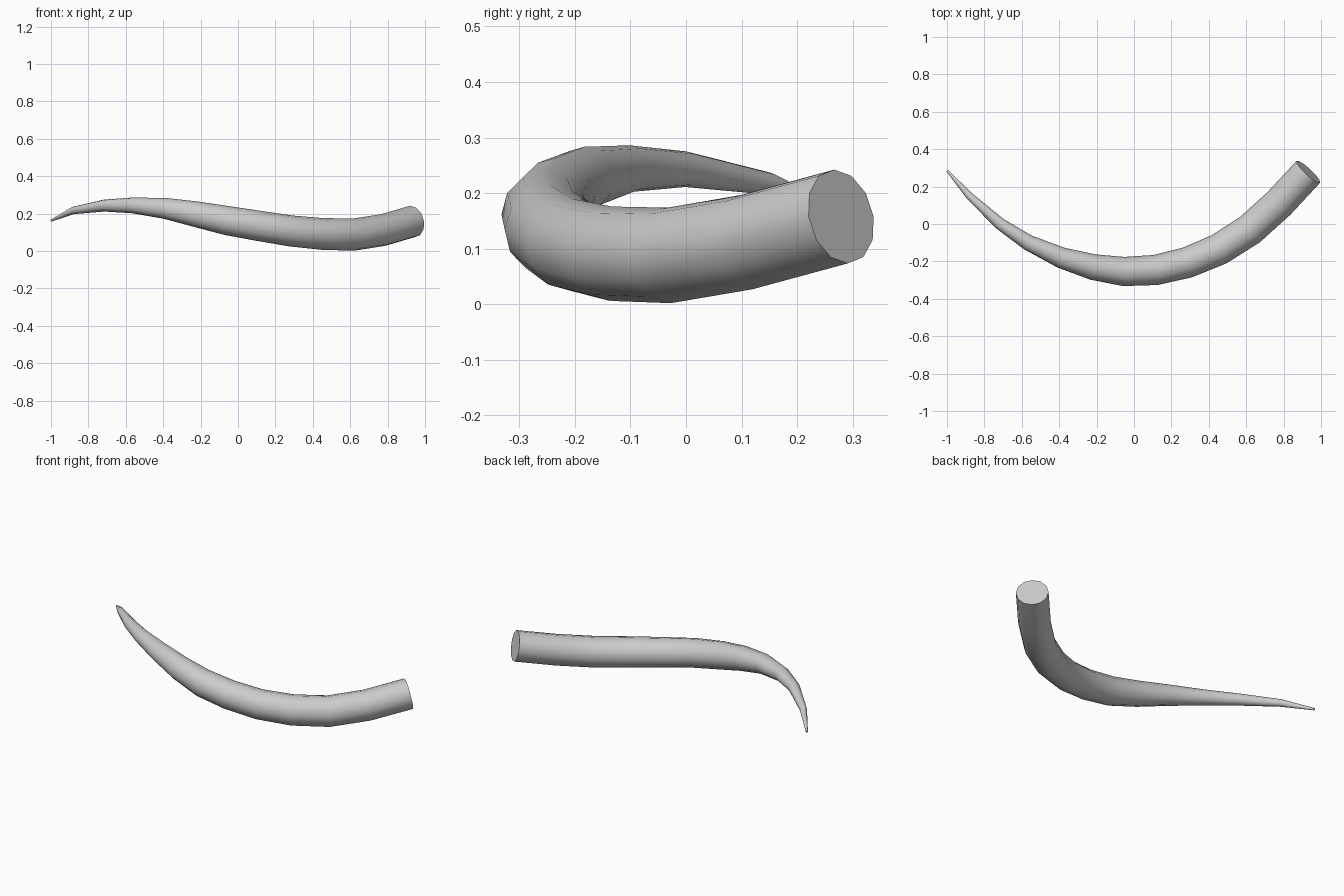
import bpy, bmesh, math
from mathutils import Vector

if "Cube" in bpy.data.objects:
    bpy.data.objects.remove(bpy.data.objects["Cube"])

# Centre line and radius of each ring, tip to base: x, y, z, r
RINGS = [
    (-0.998, 0.285, 0.163, 0.006), (-0.88, 0.15, 0.217, 0.020),
    (-0.715, 0.0, 0.243, 0.032), (-0.565, -0.10, 0.244, 0.042),
    (-0.39, -0.18, 0.228, 0.056), (-0.22, -0.23, 0.196, 0.069),
    (-0.055, -0.254, 0.162, 0.078), (0.115, -0.246, 0.134, 0.081),
    (0.285, -0.206, 0.107, 0.083), (0.455, -0.135, 0.091, 0.085),
    (0.62, -0.03, 0.088, 0.086), (0.775, 0.11, 0.112, 0.086),
    (0.932, 0.279, 0.158, 0.086),
]
SIDES = 12

pts = [Vector(p[:3]) for p in RINGS]
bm = bmesh.new()
loops = []
for i, p in enumerate(pts):
    # Ring perpendicular to the local direction of the curve
    t = (pts[min(i + 1, len(pts) - 1)] - pts[max(i - 1, 0)]).normalized()
    side = t.cross(Vector((0, 0, 1))).normalized()
    up = side.cross(t)
    r = RINGS[i][3]
    loops.append([bm.verts.new(p + r * (math.cos(a) * side + math.sin(a) * up))
                  for a in (2 * math.pi * k / SIDES for k in range(SIDES))])

# Skin the rings and close both ends
for a, b in zip(loops, loops[1:]):
    for k in range(SIDES):
        n = (k + 1) % SIDES
        bm.faces.new((a[k], a[n], b[n], b[k]))
bm.faces.new(loops[0])
bm.faces.new(loops[-1])
bmesh.ops.recalc_face_normals(bm, faces=bm.faces)

mesh = bpy.data.meshes.new("curved_horn")
bm.to_mesh(mesh)
bm.free()
horn = bpy.data.objects.new("curved_horn", mesh)
bpy.context.collection.objects.link(horn)
bpy.context.view_layer.objects.active = horn
horn.select_set(True)
bpy.ops.object.shade_smooth_by_angle(angle=math.radians(40))
